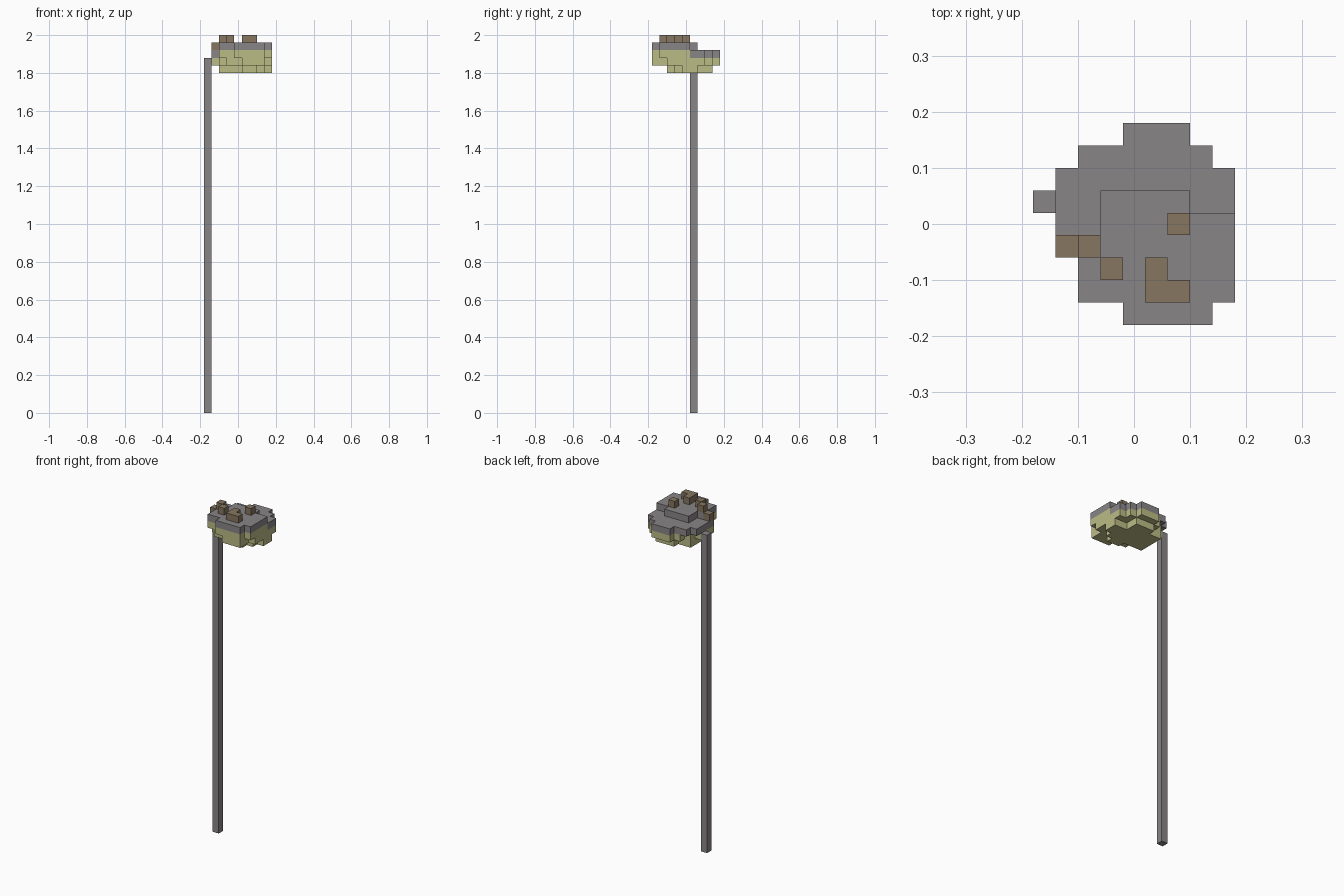
import bpy
import bmesh
from mathutils import Vector

cube = bpy.data.objects.get("Cube")
if cube:
    bpy.data.objects.remove(cube, do_unlink=True)

S = 0.04
ORIGIN = Vector((-0.18, -0.18, 0))


def material(name, rgb):
    m = bpy.data.materials.new(name)
    m.use_nodes = True
    m.diffuse_color = (*rgb, 1)
    m.node_tree.nodes["Principled BSDF"].inputs["Base Color"].default_value = (*rgb, 1)
    return m


stone = material("stone grey", (0.25, 0.235, 0.24))
glow = material("pale olive", (0.50, 0.50, 0.24))
wood = material("dull brown", (0.24, 0.18, 0.117))


def layer(level, first_row, spans):
    """Cells of one level, one (first, last) column span per row."""
    return {(i, row, level)
            for row, (a, b) in enumerate(spans, first_row)
            for i in range(a, b + 1)}


# Stepped cap of the head
cap = layer(47, 3, [(1, 1), (1, 2), (1, 8), (1, 8), (2, 7), (4, 6)])
cap |= layer(48, 0, [(4, 7), (2, 8), (2, 8), (2, 8), (3, 8), (3, 6)])

# Rounded underside of the head
underside = layer(45, 2, [(5, 6), (2, 7), (2, 8), (2, 8), (2, 6), (4, 6)])
underside |= layer(46, 0, [(5, 7), (3, 7), (2, 8), (1, 8), (1, 8),
                           (1, 8), (2, 8), (3, 7), (4, 6)])
underside |= layer(47, 0, [(4, 7), (2, 8), (2, 8), (2, 8), (3, 8)])

# Small lumps on top
lumps = {(1, 3, 48), (2, 3, 49), (3, 2, 49), (6, 4, 49)}
lumps |= layer(49, 1, [(5, 6), (5, 5)])

# Pole
pole = {(0, 5, k) for k in range(47)}

filled = cap | underside | lumps | pole


def build(name, cells, mat):
    """Outer skin of a group of cells, with flat areas merged."""
    bm = bmesh.new()
    for cell in sorted(cells):
        for axis in range(3):
            for sign in (-1, 1):
                n = Vector((0, 0, 0))
                n[axis] = sign
                if tuple(int(c + d) for c, d in zip(cell, n)) in filled:
                    continue
                u = Vector((0, 0, 0))
                u[(axis + 1) % 3] = 0.5
                v = n.cross(u)
                mid = Vector(cell) + Vector((0.5, 0.5, 0.5)) + n / 2
                corners = (mid - u - v, mid + u - v, mid + u + v, mid - u + v)
                bm.faces.new([bm.verts.new(ORIGIN + c * S) for c in corners])
    bmesh.ops.remove_doubles(bm, verts=bm.verts, dist=S / 100)
    bmesh.ops.dissolve_limit(bm, angle_limit=0.01, verts=bm.verts, edges=bm.edges)
    mesh = bpy.data.meshes.new(name)
    bm.to_mesh(mesh)
    bm.free()
    mesh.materials.append(mat)
    bpy.context.collection.objects.link(bpy.data.objects.new(name, mesh))


build("head_cap", cap, stone)
build("head_underside", underside, glow)
build("top_lumps", lumps, wood)
build("pole", pole, stone)
